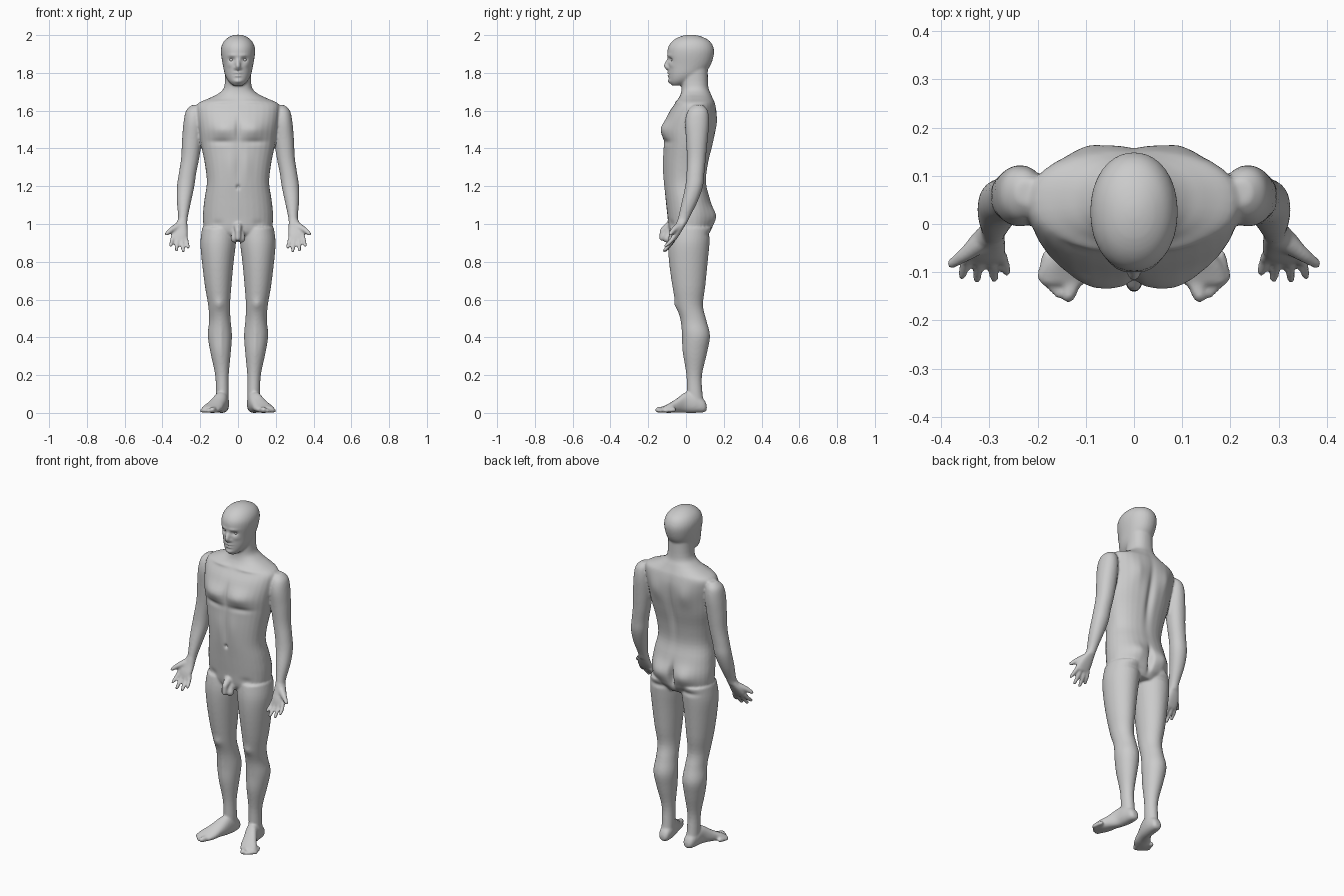
import bpy, bmesh, math
from mathutils import Vector

if "Cube" in bpy.data.objects:
    bpy.data.objects.remove(bpy.data.objects["Cube"])

SEGMENTS = 32
STEPS = 4


def make_material(name, colour):
    material = bpy.data.materials.new(name)
    material.use_nodes = True
    material.diffuse_color = colour
    material.node_tree.nodes["Principled BSDF"].inputs["Base Color"].default_value = colour
    return material


def spline(rows):
    """Smoothly interpolate profile rows."""
    rows = [Vector(row) for row in rows]
    result = []
    for i in range(len(rows) - 1):
        before, a, b = rows[max(i - 1, 0)], rows[i], rows[i + 1]
        after = rows[min(i + 2, len(rows) - 1)]
        for step in range(STEPS):
            t = step / STEPS
            tangent_a, tangent_b = (b - before) / 2, (after - a) / 2
            result.append(a + tangent_a * t
                          + (3 * (b - a) - 2 * tangent_a - tangent_b) * t ** 2
                          + (2 * (a - b) + tangent_a + tangent_b) * t ** 3)
    return result + [rows[-1]]


def skin_rings(bm, rings):
    """Close a stack of point rings into a solid."""
    rings = [[bm.verts.new(point) for point in ring] for ring in rings]
    count = len(rings[0])
    for lower, upper in zip(rings, rings[1:]):
        for k in range(count):
            n = (k + 1) % count
            bm.faces.new((lower[k], lower[n], upper[n], upper[k]))
    bm.faces.new(rings[0][::-1])
    bm.faces.new(rings[-1])


def loft(bm, rows, power=2.0, along_y=False):
    """Rows: position on axis, low side, high side, centre x, half width."""
    rings = []
    for position, low, high, centre, width in spline(rows):
        ring = []
        for k in range(SEGMENTS):
            angle = math.tau * k / SEGMENTS
            c, s = math.cos(angle), math.sin(angle)
            x = centre + width * math.copysign(abs(c) ** (2 / power), c)
            depth = (low + high) / 2 + (high - low) / 2 * math.copysign(abs(s) ** (2 / power), s)
            ring.append((x, position, depth) if along_y else (x, depth, position))
        rings.append(ring)
    skin_rings(bm, rings)


def capsule(bm, start, end, start_radius, end_radius):
    """Rounded tapered segment between two points."""
    start, end = Vector(start), Vector(end)
    turn = (end - start).to_track_quat("Z", "Y")
    rings = []
    for centre, radius, tilts in ((start, start_radius, (-80, -55, -28, 0)),
                                  (end, end_radius, (0, 28, 55, 80))):
        for tilt in map(math.radians, tilts):
            across, along = radius * math.cos(tilt), radius * math.sin(tilt)
            angles = [math.tau * k / 16 for k in range(16)]
            rings.append([centre + turn @ Vector((across * math.cos(a), across * math.sin(a), along))
                          for a in angles])
    skin_rings(bm, rings)


def chain(bm, points, radii):
    for i in range(len(points) - 1):
        capsule(bm, points[i], points[i + 1], radii[i], radii[i + 1])


bm = bmesh.new()

# Left leg
loft(bm, [(.03, .01, .1, .083, .034), (.1, .005, .088, .083, .034),
          (.2, .002, .085, .085, .036), (.32, -.015, .112, .092, .054),
          (.41, -.018, .127, .096, .064), (.49, -.028, .108, .096, .057),
          (.57, -.052, .09, .1, .058), (.67, -.072, .102, .105, .07),
          (.8, -.09, .115, .107, .084), (.9, -.095, .125, .105, .094),
          (.98, -.085, .13, .1, .09)])

# Left foot and toes
loft(bm, [(.11, .015, .04, .08, .015), (.095, .003, .07, .081, .03),
          (.05, 0, .1, .084, .037), (0, 0, .11, .092, .037),
          (-.05, .002, .075, .115, .044), (-.09, 0, .05, .135, .052),
          (-.125, .002, .032, .147, .046)], 2.3, along_y=True)
capsule(bm, (.119, -.1, .018), (.136, -.147, .016), .018, .016)
for i in range(4):
    capsule(bm, (.137 + i * .014, -.1 + i * .012, .016),
            (.156 + i * .012, -.146 + i * .012, .011), .012, .01)

# Left arm
loft(bm, [(1.63, .04, .09, .22, .025), (1.6, .01, .115, .232, .043),
          (1.54, -.005, .122, .236, .052), (1.45, 0, .115, .243, .053),
          (1.35, .005, .105, .253, .048), (1.27, .003, .097, .267, .046),
          (1.2, -.004, .09, .277, .046), (1.12, -.022, .062, .286, .038),
          (1.04, -.04, .022, .291, .026), (1, -.05, .003, .296, .027)], 2.1)

# Left palm, fingers and thumb
loft(bm, [(1.02, -.046, .01, .294, .025), (.98, -.06, -.012, .304, .037),
          (.945, -.075, -.033, .309, .043), (.915, -.083, -.053, .31, .038)], 2.4)
finger_tips = [(.264, -.1, .877), (.29, -.113, .858), (.326, -.114, .861), (.357, -.107, .885)]
for i, tip in enumerate(finger_tips):
    base = Vector((.277 + i * .022, -.062, .925 + i * .004))
    middle = base.lerp(Vector(tip), .5) + Vector((0, .006, 0))
    chain(bm, [base, middle, tip], [.0125, .0115, .0095])
chain(bm, [(.32, -.04, .985), (.354, -.066, .968), (.378, -.082, .948)], [.022, .015, .011])

# Mirror the limbs to the right side
copy = bmesh.ops.duplicate(bm, geom=bm.verts[:] + bm.edges[:] + bm.faces[:])["geom"]
for element in copy:
    if isinstance(element, bmesh.types.BMVert):
        element.co.x *= -1

# Torso and neck
loft(bm, [(.92, -.06, .1, 0, .13), (.96, -.088, .13, 0, .175),
          (1.04, -.098, .145, 0, .186), (1.13, -.108, .128, 0, .178),
          (1.22, -.117, .107, 0, .165), (1.32, -.12, .118, 0, .176),
          (1.42, -.118, .142, 0, .196), (1.5, -.122, .157, 0, .207),
          (1.58, -.096, .163, 0, .218), (1.635, -.06, .155, 0, .215),
          (1.665, -.04, .143, 0, .155), (1.69, -.028, .132, 0, .105),
          (1.73, -.024, .118, 0, .072), (1.84, -.03, .115, 0, .068)], 2.25)

# Head and nose
loft(bm, [(1.733, -.075, -.02, 0, .025), (1.755, -.088, .035, 0, .05),
          (1.79, -.092, .09, 0, .069), (1.84, -.094, .13, 0, .08),
          (1.9, -.099, .148, 0, .09), (1.94, -.093, .144, 0, .088),
          (1.972, -.068, .122, 0, .071), (1.993, -.03, .08, 0, .042),
          (2.002, .01, .04, 0, .013)], 2.1)
chain(bm, [(0, -.088, 1.878), (0, -.106, 1.838), (0, -.096, 1.824)], [.009, .013, .012])
capsule(bm, (-.012, -.094, 1.826), (.012, -.094, 1.826), .009, .009)

# Groin
chain(bm, [(0, -.09, .99), (0, -.122, .965), (0, -.127, .925)], [.022, .017, .015])
for side in (-1, 1):
    capsule(bm, (side * .012, -.085, .96), (side * .017, -.1, .922), .02, .022)

bmesh.ops.recalc_face_normals(bm, faces=bm.faces[:])
source_mesh = bpy.data.meshes.new("body_parts")
bm.to_mesh(source_mesh)
bm.free()
body = bpy.data.objects.new("body", source_mesh)
bpy.context.collection.objects.link(body)

# Fuse all parts into one skin
remesh = body.modifiers.new("Fuse", "REMESH")
remesh.mode = "VOXEL"
remesh.voxel_size = .006
relax = body.modifiers.new("Relax", "SMOOTH")
relax.factor = .5
relax.iterations = 7
fused = bpy.data.meshes.new_from_object(body.evaluated_get(bpy.context.evaluated_depsgraph_get()))
body.modifiers.clear()
body.data = fused
bpy.data.meshes.remove(source_mesh)
fused.name = "body"

# Sculpt strokes, mirrored: centre, spread in x, spread in z, push along y
strokes = {
    "spine": ((0, .15, 1.4), .02, .17, -.017),
    "buttock": ((.085, .14, 1.04), .06, .055, .022),
    "cleft": ((0, .15, 1.02), .014, .06, -.035),
    "buttock fold": ((.1, .13, .945), .06, .015, -.008),
    "chest": ((.085, -.12, 1.505), .07, .045, -.019),
    "chest fold": ((.095, -.12, 1.435), .07, .016, .008),
    "breastbone": ((0, -.13, 1.5), .014, .07, .01),
    "belly line": ((0, -.12, 1.29), .012, .1, .005),
    "belly muscle": ((.045, -.12, 1.31), .025, .09, -.005),
    "navel": ((0, -.115, 1.195), .009, .011, .012),
    "groin crease": ((.11, -.095, 1.0), .03, .02, .006),
    "collarbone": ((.09, -.05, 1.648), .07, .011, -.007),
    "shoulder blade": ((.1, .16, 1.53), .045, .065, .012),
    "eye socket": ((.034, -.085, 1.87), .016, .011, .013),
    "brow": ((.03, -.09, 1.893), .025, .007, -.004),
    "cheek": ((.045, -.08, 1.84), .015, .012, -.003),
    "upper lip": ((0, -.09, 1.8), .02, .005, -.009),
    "mouth": ((0, -.09, 1.793), .022, .0025, .006),
    "lower lip": ((0, -.09, 1.784), .017, .005, -.008),
    "chin": ((0, -.085, 1.755), .022, .011, -.009),
    "kneecap": ((.1, -.05, .575), .025, .027, -.008),
    "shin": ((.09, -.015, .38), .012, .09, -.004),
}
for vertex in fused.vertices:
    start = vertex.co.copy()
    for centre, spread_x, spread_z, push in strokes.values():
        u = (abs(start.x) - centre[0]) / spread_x
        w = (start.z - centre[2]) / spread_z
        v = (start.y - centre[1]) / .05
        distance = u * u + v * v + w * w
        if distance < 7:
            vertex.co.y += push * math.exp(-distance)

skin = make_material("plain grey", (.6, .6, .6, 1))
fused.materials.clear()
fused.materials.append(skin)
fused.shade_smooth()

# Eyes
for name, side in (("left_eye", 1), ("right_eye", -1)):
    bpy.ops.mesh.primitive_uv_sphere_add(segments=20, ring_count=12, radius=.012,
                                         location=(side * .034, -.068, 1.87))
    eye = bpy.context.object
    eye.name = name
    eye.data.materials.append(skin)
    bpy.ops.object.shade_smooth()
